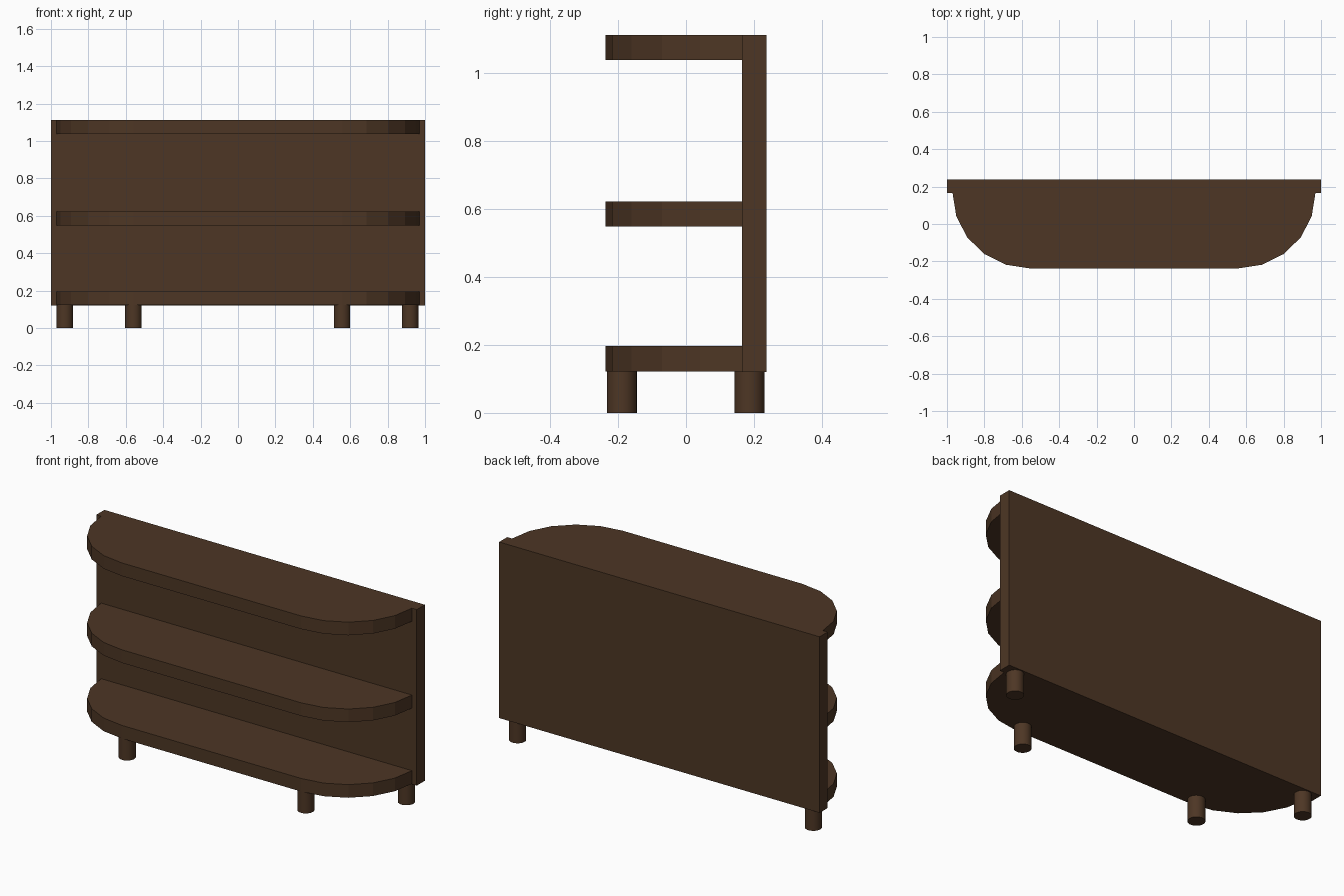
import bpy, bmesh, math

if "Cube" in bpy.data.objects:
    bpy.data.objects.remove(bpy.data.objects["Cube"])

wood = bpy.data.materials.new("dark brown wood")
wood.diffuse_color = (0.075, 0.037, 0.018, 1)
wood.use_nodes = True
wood.node_tree.nodes["Principled BSDF"].inputs["Base Color"].default_value = wood.diffuse_color


def finish(name, bm):
    bmesh.ops.recalc_face_normals(bm, faces=bm.faces)
    mesh = bpy.data.meshes.new(name)
    bm.to_mesh(mesh)
    bm.free()
    mesh.materials.append(wood)
    obj = bpy.data.objects.new(name, mesh)
    bpy.context.collection.objects.link(obj)
    return obj


def prism(name, outline, z0, z1):
    bm = bmesh.new()
    face = bm.faces.new([bm.verts.new((x, y, z0)) for x, y in outline])
    top = bmesh.ops.extrude_face_region(bm, geom=[face])["geom"]
    verts = [v for v in top if isinstance(v, bmesh.types.BMVert)]
    bmesh.ops.translate(bm, verts=verts, vec=(0, 0, z1 - z0))
    return finish(name, bm)


# Back panel
BACK, SEAM = 0.237, 0.165
prism("back_panel", [(-1, SEAM), (1, SEAM), (1, BACK), (-1, BACK)], 0.12, 1.113)

# Shelves with faceted rounded front corners
corner = [(0.56 + 0.41 * math.cos(math.radians(18 * i)),
           SEAM - 0.402 * math.sin(math.radians(18 * i))) for i in range(6)]
outline = corner + [(-x, y) for x, y in reversed(corner)]
for name, z in (("bottom_shelf", 0.1225), ("middle_shelf", 0.549), ("top_shelf", 1.039)):
    prism(name, outline, z, z + 0.074)

# Round legs
for name, x, y in (("front_left_leg", -0.559, -0.189), ("front_right_leg", 0.556, -0.189),
                   ("back_left_leg", -0.926, 0.187), ("back_right_leg", 0.92, 0.187)):
    bm = bmesh.new()
    bmesh.ops.create_cone(bm, cap_ends=True, segments=32, radius1=0.044, radius2=0.044, depth=0.1225)
    bmesh.ops.translate(bm, verts=bm.verts, vec=(x, y, 0.06125))
    leg = finish(name, bm)
    bpy.ops.object.select_all(action="DESELECT")
    leg.select_set(True)
    bpy.context.view_layer.objects.active = leg
    bpy.ops.object.shade_smooth_by_angle(angle=math.radians(40))
